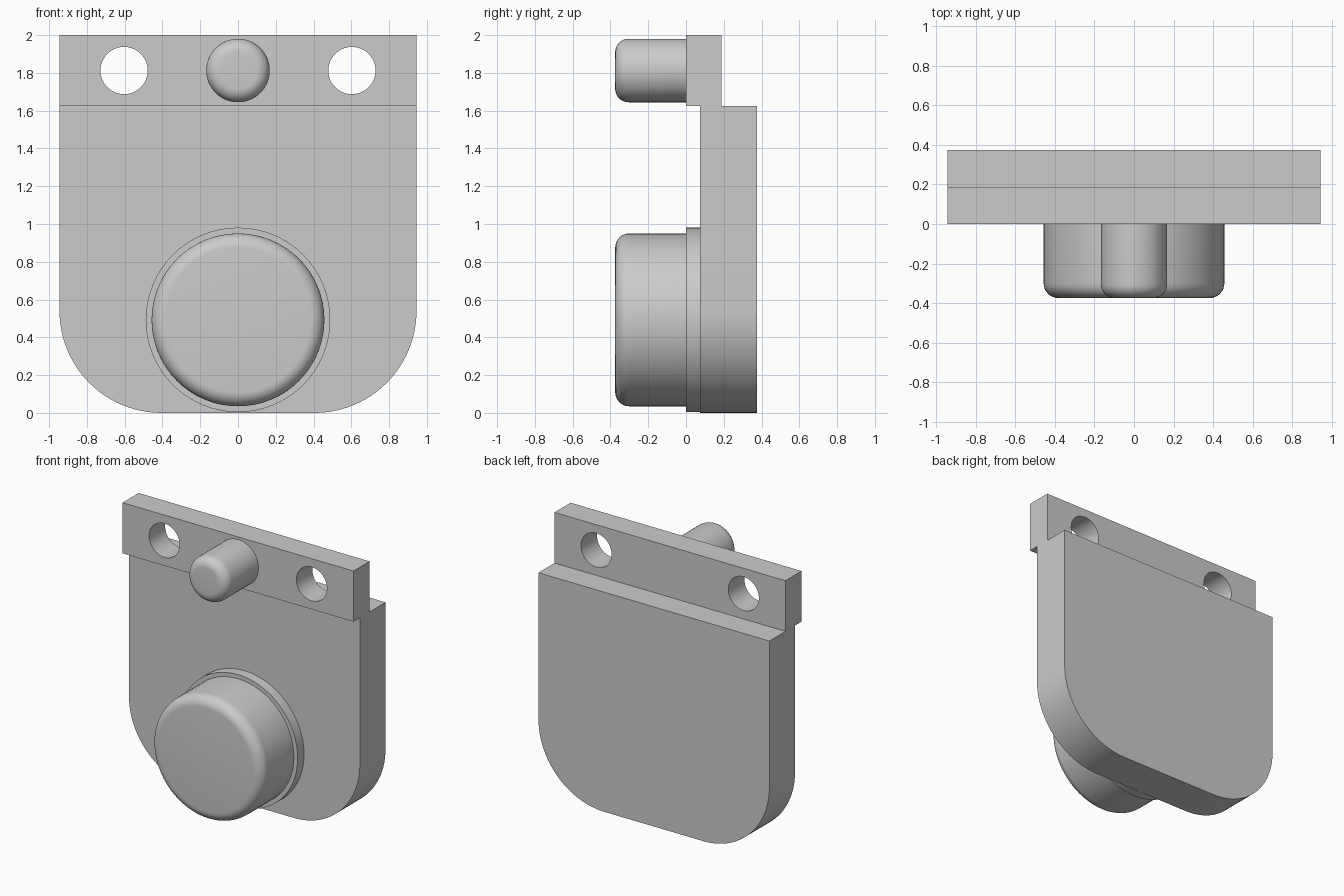
import bpy, bmesh
from math import sin, cos, pi, radians

cube = bpy.data.objects.get("Cube")
if cube:
    bpy.data.objects.remove(cube, do_unlink=True)

grey = bpy.data.materials.new("plain_grey")
grey.use_nodes = True
GREY = (0.6, 0.6, 0.6, 1)
grey.diffuse_color = GREY
grey.node_tree.nodes["Principled BSDF"].inputs["Base Color"].default_value = GREY


def finish(name, bm):
    bmesh.ops.recalc_face_normals(bm, faces=bm.faces)
    mesh = bpy.data.meshes.new(name)
    bm.to_mesh(mesh)
    bm.free()
    mesh.materials.append(grey)
    obj = bpy.data.objects.new(name, mesh)
    bpy.context.collection.objects.link(obj)
    return obj


def smooth(obj):
    bpy.ops.object.select_all(action='DESELECT')
    obj.select_set(True)
    bpy.context.view_layer.objects.active = obj
    bpy.ops.object.shade_smooth_by_angle(angle=radians(30))


def arc(cx, cz, r, start, end, steps):
    angles = [start + (end - start) * i / steps for i in range(steps + 1)]
    return [(cx + r * cos(a), cz + r * sin(a)) for a in angles]


def extrude(name, outline, y0, y1):
    """Prism of an x-z outline between two depths."""
    bm = bmesh.new()
    front = bm.faces.new([bm.verts.new((x, y0, z)) for x, z in outline])
    new = bmesh.ops.extrude_face_region(bm, geom=[front], use_keep_orig=True)
    bmesh.ops.translate(bm, vec=(0, y1 - y0, 0),
                        verts=[v for v in new["geom"] if isinstance(v, bmesh.types.BMVert)])
    return finish(name, bm)


def disc(name, x, z, r, y0, y1, rounding=0.0, sides=64):
    """Cylinder along y, with its front rim optionally rounded."""
    obj = extrude(name, arc(x, z, r, 0, 2 * pi, sides)[:-1], y0, y1)
    if rounding:
        bm = bmesh.new()
        bm.from_mesh(obj.data)
        rim = [e for e in bm.edges if all(abs(v.co.y - y0) < 1e-4 for v in e.verts)]
        bmesh.ops.bevel(bm, geom=rim, offset=rounding, segments=8, profile=0.5, affect='EDGES')
        bm.to_mesh(obj.data)
        bm.free()
    smooth(obj)
    return obj


W, STEP, TOP = 0.945, 1.625, 2.0
CORNER = 0.54

# Main plate with large rounded lower corners
outline = [(W, STEP), (-W, STEP)]
outline += arc(-W + CORNER, CORNER, CORNER, pi, 1.5 * pi, 24)
outline += arc(W - CORNER, CORNER, CORNER, 1.5 * pi, 2 * pi, 24)
smooth(extrude("main_plate", outline, 0.075, 0.375))

# Mounting bar with two through holes
bar = extrude("mounting_bar", [(W, STEP), (W, TOP), (-W, TOP), (-W, STEP)], 0, 0.1875)
for side in (-1, 1):
    cutter = disc("hole_cutter", side * 0.603, 1.8125, 0.125, -0.1, 0.3)
    cutter.hide_render = True
    mod = bar.modifiers.new("hole", 'BOOLEAN')
    mod.operation, mod.solver, mod.object = 'DIFFERENCE', 'EXACT', cutter
    bpy.context.view_layer.objects.active = bar
    bpy.ops.object.modifier_apply(modifier=mod.name)
    bpy.data.objects.remove(cutter, do_unlink=True)
smooth(bar)

# Upper pin, lower button and its collar
disc("upper_pin", 0, 1.8125, 0.168, -0.375, 0, 0.07)
disc("button_collar", 0, 0.4925, 0.4885, 0, 0.075)
disc("round_button", 0, 0.4925, 0.4575, -0.375, 0, 0.075)
